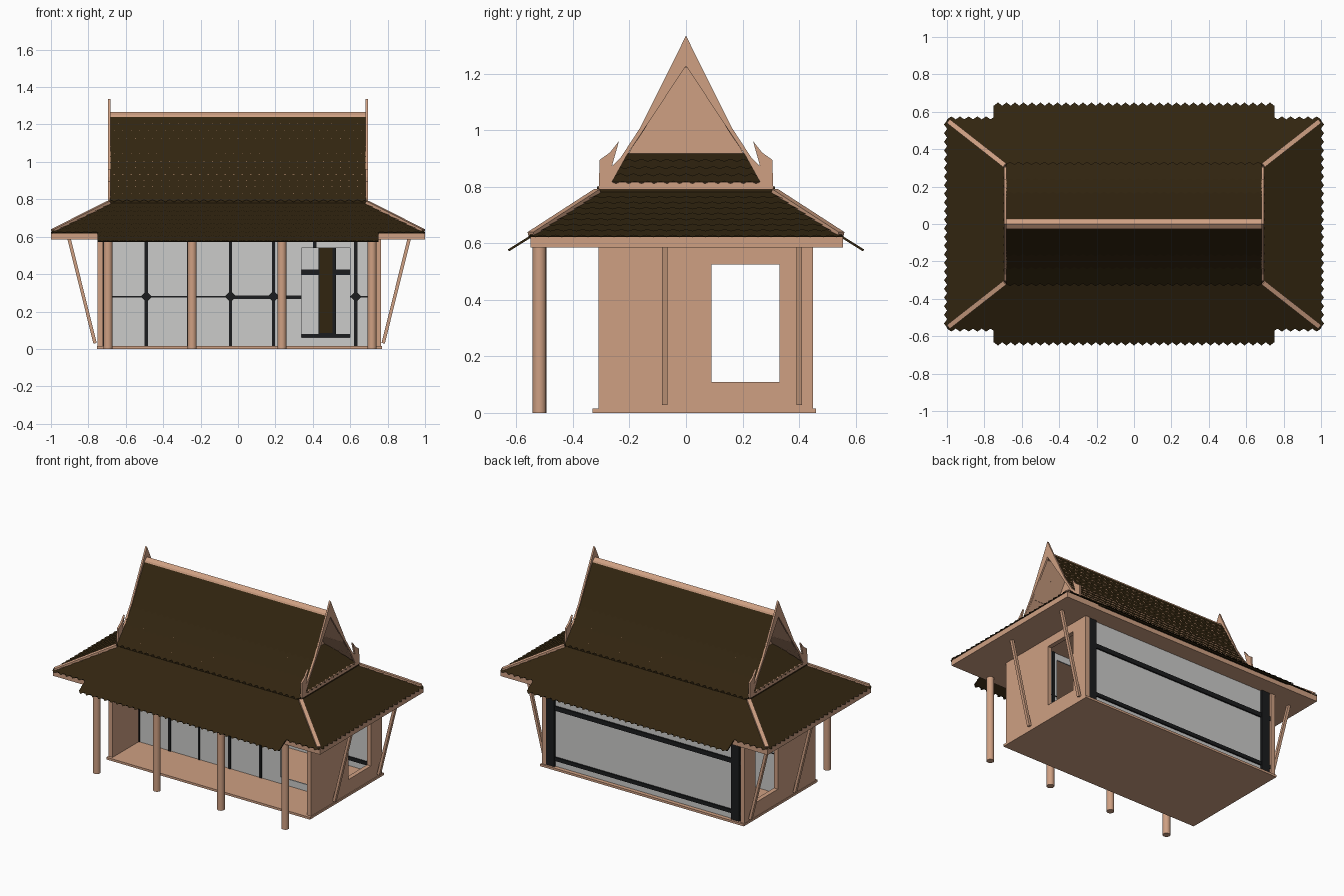
import bpy, bmesh, math
from mathutils import Vector, Matrix

if "Cube" in bpy.data.objects:
    bpy.data.objects.remove(bpy.data.objects["Cube"])


def mat(name, rgb):
    m = bpy.data.materials.new(name)
    m.diffuse_color = (*rgb, 1)
    m.use_nodes = True
    m.node_tree.nodes["Principled BSDF"].inputs["Base Color"].default_value = m.diffuse_color
    return m


WOOD = mat("warm wood", (0.62, 0.35, 0.225))
TILE = mat("dark brown tile", (0.031, 0.018, 0.005))
GLASS = mat("grey glass", (0.60, 0.60, 0.59))
FRAME = mat("black frame", (0.011, 0.012, 0.013))


def finish(name, bm, material, recalc=True):
    if recalc:
        bmesh.ops.recalc_face_normals(bm, faces=bm.faces[:])
    me = bpy.data.meshes.new(name)
    bm.to_mesh(me)
    bm.free()
    me.materials.append(material)
    ob = bpy.data.objects.new(name, me)
    bpy.context.collection.objects.link(ob)
    return ob


def boxes(name, material, *ranges):
    """Each range is x0, x1, y0, y1, z0, z1."""
    bm = bmesh.new()
    for x0, x1, y0, y1, z0, z1 in ranges:
        m = Matrix.Translation(((x0 + x1) / 2, (y0 + y1) / 2, (z0 + z1) / 2)) \
            @ Matrix.Diagonal((x1 - x0, y1 - y0, z1 - z0, 1))
        bmesh.ops.create_cube(bm, size=1, matrix=m)
    return finish(name, bm, material)


def bar(name, p, q, w, h, material):
    p, q = Vector(p), Vector(q)
    bm = bmesh.new()
    rot = (q - p).to_track_quat('Z', 'Y').to_matrix().to_4x4()
    m = Matrix.Translation((p + q) / 2) @ rot @ Matrix.Diagonal((w, h, (q - p).length, 1))
    bmesh.ops.create_cube(bm, size=1, matrix=m)
    return finish(name, bm, material)


def prism(name, pts, x, t, material):
    """Extrude a (y, z) outline along x."""
    bm = bmesh.new()
    f = bm.faces.new([bm.verts.new((x - t / 2, y, z)) for y, z in pts])
    new = bmesh.ops.extrude_face_region(bm, geom=[f])["geom"]
    bmesh.ops.translate(bm, vec=(t, 0, 0), verts=[v for v in new if isinstance(v, bmesh.types.BMVert)])
    return finish(name, bm, material)


def slope(name, a0, a1, b0, b1, rows, under=TILE, w=0.046):
    """Roof slope: a slab plus staggered pointed tiles (a = eave edge, b = top edge)."""
    a0, a1, b0, b1 = map(Vector, (a0, a1, b0, b1))
    n = (a1 - a0).cross(b0 - a0).normalized()
    if n.z < 0:
        a0, a1, b0, b1, n = a1, a0, b1, b0, -n
    bm = bmesh.new()
    top = [bm.verts.new(p) for p in (a0, a1, b1, b0)]
    low = [bm.verts.new(p - n * 0.008) for p in (a0, a1, b1, b0)]
    bm.faces.new(top)
    bm.faces.new(low[::-1])
    for i in range(4):
        j = (i + 1) % 4
        bm.faces.new((top[j], top[i], low[i], low[j]))
    finish(name + "_slab", bm, under)
    bm = bmesh.new()
    run = (a1 - a0).normalized()
    rise = (b0 - a0) - run * (b0 - a0).dot(run)
    for r in range(rows):
        l, rt = a0.lerp(b0, r / rows), a1.lerp(b1, r / rows)
        lu, ru = a0.lerp(b0, (r + 1) / rows), a1.lerp(b1, (r + 1) / rows)
        cnt = max(1, round((rt - l).length / w))
        for k in range(cnt + r % 2):
            s = k - 0.5 * (r % 2)
            u0, u1 = max(0, s / cnt), min(1, (s + 1) / cnt)
            um = min(1, max(0, (s + 0.5) / cnt))
            q = [lu.lerp(ru, u0) + n * 0.001, l.lerp(rt, u0) + n * 0.005,
                 l.lerp(rt, um) + n * 0.007 - rise * (0.4 / rows),
                 l.lerp(rt, u1) + n * 0.005, lu.lerp(ru, u1) + n * 0.001]
            bm.faces.new([bm.verts.new(p) for p in q])
    finish(name + "_tiles", bm, TILE, recalc=False)


# Floor slab and flat ceiling with its fascia
boxes("floor", WOOD, (-0.755, 0.77, -0.33, 0.46, 0, 0.015))
boxes("ceiling_fascia", WOOD, (-1, 1, -0.55, 0.555, 0.585, 0.622))

# Side walls, each with a window opening
for side, x0 in (("left", -0.752), ("right", 0.735)):
    x1 = x0 + 0.03
    boxes(side + "_wall", WOOD,
          (x0, x1, -0.31, 0.09, 0.015, 0.586), (x0, x1, 0.33, 0.45, 0.015, 0.586),
          (x0, x1, 0.09, 0.33, 0.015, 0.11), (x0, x1, 0.09, 0.33, 0.525, 0.586))

# Recessed front glazing with one open panel
boxes("front_glass", GLASS,
      (-0.722, 0.34, -0.03, -0.022, 0.015, 0.586), (0.60, 0.735, -0.03, -0.022, 0.015, 0.586),
      (0.34, 0.60, -0.03, -0.022, 0.015, 0.06), (0.34, 0.60, -0.03, -0.022, 0.54, 0.586))
bars = [(x - 0.009, x + 0.009, -0.036, -0.016, 0.015, 0.586)
        for x in (-0.722, -0.49, -0.04, 0.19, 0.63)]
bars += [(-0.273, -0.264, -0.036, -0.016, 0.015, 0.586), (0.40, 0.42, -0.036, -0.016, 0.54, 0.586),
         (-0.722, -0.04, -0.034, -0.018, 0.276, 0.282), (-0.04, 0.34, -0.034, -0.018, 0.268, 0.286),
         (0.60, 0.735, -0.034, -0.018, 0.276, 0.282)]
boxes("front_mullions", FRAME, *bars)
for x in (-0.49, -0.04, 0.19, 0.63):
    bm = bmesh.new()
    bmesh.ops.create_cone(bm, cap_ends=True, segments=4, radius1=0.03, radius2=0.03, depth=0.006,
                          matrix=Matrix.Translation((x, -0.037, 0.28)) @ Matrix.Rotation(math.pi / 2, 4, 'X'))
    finish("mullion_joint", bm, FRAME)

# Back glazing with posts and rails
boxes("back_glass", GLASS, (-0.722, 0.735, 0.425, 0.433, 0.015, 0.586))
boxes("back_frame", FRAME,
      (-0.71, -0.65, 0.415, 0.446, 0.015, 0.586), (0.675, 0.735, 0.415, 0.446, 0.015, 0.586),
      (-0.722, 0.735, 0.418, 0.443, 0.395, 0.425), (-0.722, 0.735, 0.418, 0.443, 0.055, 0.08))
boxes("back_inner_post", FRAME, (0.43, 0.525, 0.414, 0.424, 0.06, 0.586))
boxes("back_inner_strip", TILE, (0.437, 0.505, 0.409, 0.415, 0.085, 0.586))

# Front columns
for x in (-0.695, -0.245, 0.235, 0.717):
    bm = bmesh.new()
    bmesh.ops.create_cone(bm, cap_ends=True, segments=16, radius1=0.024, radius2=0.024, depth=0.587,
                          matrix=Matrix.Translation((x, -0.518, 0.2935)))
    ob = finish("front_column", bm, WOOD)
    bpy.context.view_layer.objects.active = ob
    ob.select_set(True)
    bpy.ops.object.shade_smooth_by_angle()
    ob.select_set(False)

# Slanted eave braces
for s in (-1, 1):
    for y in (-0.075, 0.40):
        bar("eave_brace", (0.006 + s * 0.77, y, 0.03), (0.006 + s * 0.91, y, 0.592), 0.02, 0.018, WOOD)

# Lower hipped roof with front and back eave extensions
for s in (-1, 1):
    slope("lower_roof", (-1, s * 0.557, 0.624), (1, s * 0.557, 0.624),
          (-0.69, s * 0.31, 0.78), (0.69, s * 0.31, 0.78), 7)
    slope("eave_extension", (-0.75, s * 0.63, 0.578), (0.75, s * 0.63, 0.578),
          (-0.75, s * 0.55, 0.628), (0.75, s * 0.55, 0.628), 2)
    slope("lower_side_roof", (s * 0.997, -0.555, 0.624), (s * 0.997, 0.555, 0.624),
          (s * 0.69, -0.31, 0.78), (s * 0.69, 0.31, 0.78), 8)
    for t in (-1, 1):
        bar("hip_rib", (s * 0.99, t * 0.548, 0.63), (s * 0.69, t * 0.313, 0.782), 0.026, 0.02, WOOD)
boxes("roof_collar", TILE, (-0.688, 0.688, -0.314, 0.314, 0.76, 0.80))

# Steep curved upper roof
curve = [(0.315, 0.795), (0.227, 0.90), (0.157, 1.0), (0.088, 1.125), (0.022, 1.245)]
for s in (-1, 1):
    for (y0, z0), (y1, z1) in zip(curve, curve[1:]):
        slope("upper_roof", (-0.685, s * y0, z0), (0.685, s * y0, z0),
              (-0.685, s * y1, z1), (0.685, s * y1, z1), 3, under=WOOD)
prism("ridge_beam", [(-0.035, 1.222), (0.035, 1.222), (0.022, 1.25), (0, 1.266), (-0.022, 1.25)],
      0, 1.375, WOOD)

# Gable boards with upturned horns, recessed pediment and tiled skirt
half = [(0, 1.335), (0.04, 1.252), (0.085, 1.163), (0.163, 1.007), (0.233, 0.90), (0.262, 0.873),
        (0.237, 0.961), (0.27, 0.92), (0.305, 0.895), (0.309, 0.79), (0, 0.79),
        (0, 0.816), (0.262, 0.816), (0.21, 0.91), (0, 1.227)]
for s in (-1, 1):
    for t in (-1, 1):
        prism("gable_board", [(t * y, z) for y, z in half], s * 0.688, 0.012, WOOD)
    prism("pediment", [(-0.215, 0.90), (0.215, 0.90), (0, 1.235)], s * 0.50, 0.01, WOOD)
    slope("gable_skirt", (s * 0.68, -0.27, 0.815), (s * 0.68, 0.27, 0.815),
          (s * 0.50, -0.21, 0.918), (s * 0.50, 0.21, 0.918), 4)
